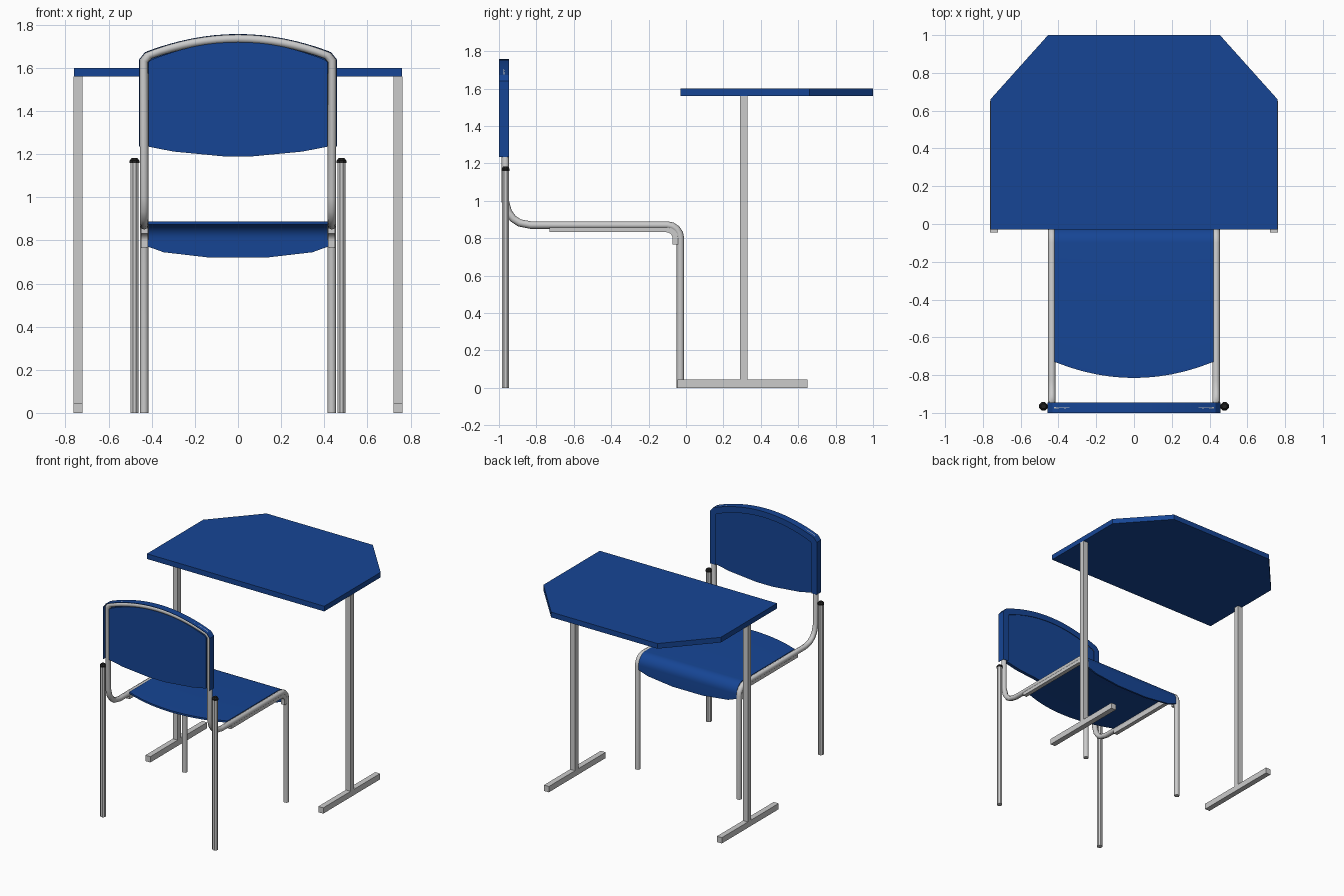
import bpy, bmesh
from math import sin, cos, pi

if "Cube" in bpy.data.objects:
    bpy.data.objects.remove(bpy.data.objects["Cube"])


def material(name, rgb):
    m = bpy.data.materials.new(name)
    m.diffuse_color = (*rgb, 1)
    m.use_nodes = True
    m.node_tree.nodes["Principled BSDF"].inputs["Base Color"].default_value = m.diffuse_color
    return m


BLUE = material("blue", (0.008, 0.06, 0.3))
BLACK = material("black", (0.015, 0.015, 0.015))


def mesh_object(name, verts, faces, mat=None, recalc=True):
    me = bpy.data.meshes.new(name)
    me.from_pydata(verts, [], faces)
    if recalc:
        bm = bmesh.new()
        bm.from_mesh(me)
        bmesh.ops.recalc_face_normals(bm, faces=bm.faces)
        bm.to_mesh(me)
        bm.free()
    ob = bpy.data.objects.new(name, me)
    bpy.context.collection.objects.link(ob)
    if mat:
        me.materials.append(mat)
    return ob


def loft(name, rings, mat=None):
    """Join equal closed rings of points and cap both ends."""
    n = len(rings[0])
    verts = [p for r in rings for p in r]
    faces = [(i * n + j, i * n + (j + 1) % n, (i + 1) * n + (j + 1) % n, (i + 1) * n + j)
             for i in range(len(rings) - 1) for j in range(n)]
    faces += [tuple(range(n)), tuple(range(len(verts) - n, len(verts)))]
    return mesh_object(name, verts, faces, mat)


def box(name, x0, x1, y0, y1, z0, z1):
    ring = [(x0, y0), (x1, y0), (x1, y1), (x0, y1)]
    return loft(name, [[(x, y, z) for x, y in ring] for z in (z0, z1)])


def lathe(name, x, y, steps, mat=None):
    """Octagonal post from (radius, z) steps."""
    return loft(name, [[(x + r * cos((k + .5) * pi / 4), y + r * sin((k + .5) * pi / 4), z)
                        for k in range(8)] for r, z in steps], mat)


def tube(name, pts, radius):
    cu = bpy.data.curves.new(name, 'CURVE')
    cu.dimensions = '3D'
    cu.bevel_depth = radius
    cu.bevel_resolution = 2
    cu.use_fill_caps = True
    sp = cu.splines.new('POLY')
    sp.points.add(len(pts) - 1)
    for p, co in zip(sp.points, pts):
        p.co = (*co, 1)
    tmp = bpy.data.objects.new(name + "_path", cu)
    bpy.context.collection.objects.link(tmp)
    me = bpy.data.meshes.new_from_object(tmp.evaluated_get(bpy.context.evaluated_depsgraph_get()))
    bpy.data.objects.remove(tmp)
    ob = bpy.data.objects.new(name, me)
    bpy.context.collection.objects.link(ob)
    return ob


def smooth(ob):
    bpy.ops.object.select_all(action='DESELECT')
    ob.select_set(True)
    bpy.context.view_layer.objects.active = ob
    bpy.ops.object.shade_smooth_by_angle()


def crown(half, top, drop, n=16):
    """Arched top edge, from +x to -x."""
    xs = [half * (1 - 2 * i / n) for i in range(n + 1)]
    return [(x, top - drop * (x / half) ** 2) for x in xs]


# Desk top
outline = [(-.76, -.03), (.76, -.03), (.76, .66), (.455, 1), (-.455, 1), (-.76, .66)]
loft("desk_top", [[(x, y, z) for x, y in outline] for z in (1.56, 1.60)], BLUE)

# Desk legs and feet, chair rear legs with caps
for s, side in ((1, "right"), (-1, "left")):
    a, b = sorted((s * .72, s * .762))
    box(f"desk_leg_{side}", a, b, .29, .33, .045, 1.56)
    box(f"desk_foot_{side}", a, b, -.045, .65, 0, .045)
    lathe(f"rear_leg_{side}", s * .48, -.965, [(.021, 0), (.021, 1.165)])
    lathe(f"rear_leg_cap_{side}", s * .48, -.965,
          [(.024, 1.16), (.024, 1.17), (.014, 1.183)], BLACK)

    # Support strip under each seat edge, following the front bend
    bend = [k * pi / 10 for k in range(6)]
    mid = [(-.73, .86, .83)]
    rings = [[(s * x, -.73, z) for x, z in ((.418, .832), (.45, .832), (.45, .872), (.418, .872))]]
    for t in bend:
        inner = (-.105 + .033 * sin(t), .80 + .032 * cos(t))
        outer = (-.105 + .07 * sin(t), .80 + .072 * cos(t))
        rings.append([(s * .418, *inner), (s * .45, *inner), (s * .45, *outer), (s * .418, *outer)])
    rings.append([(s * x, y, .767) for x, y in ((.418, -.072), (.45, -.072), (.45, -.035), (.418, -.035))])
    loft(f"seat_support_{side}", rings)

# Continuous frame: front leg, seat rail, back upright, arched top, and back down
half = [(.435, -.03, 0), (.435, -.03, .80)]
half += [(.435, -.10 + .07 * cos(t), .80 + .07 * sin(t)) for t in [k * pi / 8 for k in range(1, 5)]]
half += [(.435, -.83, .87), (.435, -.89, .882), (.435, -.925, .905),
         (.435, -.95, .94), (.435, -.967, 1.0), (.435, -.967, 1.635)]
top = [(x, -.972, z) for x, z in crown(.412, 1.735, .075)]
tube("chair_frame", half + top + [(-x, y, z) for x, y, z in reversed(half)], .02)


# Back shell: thin L-shaped rim around the outside and seat side of the frame
def arch(w, shoulder, half_w, top_z, drop):
    return [(w, 1.235), (w, shoulder)] + crown(half_w, top_z, drop) + [(-w, shoulder), (-w, 1.235)]


outer = arch(.458, 1.64, .432, 1.757, .085)
wall = arch(.455, 1.639, .43, 1.754, .085)
inner = arch(.411, 1.62, .405, 1.712, .082)
smooth(loft("backrest_rim", [
    [(*o[:1], -1.0, o[1]), (o[0], -.946, o[1]), (i[0], -.946, i[1]),
     (i[0], -.95, i[1]), (w[0], -.95, w[1]), (w[0], -1.0, w[1])]
    for o, w, i in zip(outer, wall, inner)], BLUE))

# Backrest panel
panel = arch(.416, 1.625, .408, 1.72, .085)
panel += [(-.30, 1.212), (-.07, 1.19), (.07, 1.19), (.30, 1.212)]
loft("backrest_panel", [[(x, y, z) for x, z in panel] for y in (-.983, -.957)], BLUE)


# Seat: thin sheet with curved rear edge and a lip bent down at the front
def lip_z(x):
    pts = [(0, .72), (.13, .72), (.345, .745), (.42, .772)]
    for (x0, z0), (x1, z1) in zip(pts, pts[1:]):
        if abs(x) <= x1 + 1e-6:
            return z0 + (z1 - z0) * (abs(x) - x0) / (x1 - x0)


xs = [.06, .13, .2, .275, .345, .42]
xs = [-x for x in reversed(xs)] + [0] + xs
cols = []
for x in xs:
    col = [(x, -.815 + .085 * (x / .42) ** 2, .888)]
    col += [(x, -.10 + .08 * sin(t), .808 + .08 * cos(t)) for t in [k * pi / 16 for k in range(9)]]
    cols.append(col + [(x, -.02, lip_z(x))])
n = len(cols[0])
faces = [(i * n + j, (i + 1) * n + j, (i + 1) * n + j + 1, i * n + j + 1)
         for i in range(len(xs) - 1) for j in range(n - 1)]
seat = mesh_object("seat", [p for c in cols for p in c], faces, BLUE, recalc=False)
mod = seat.modifiers.new("thickness", 'SOLIDIFY')
mod.thickness = .014
mod.offset = -1
bpy.context.view_layer.objects.active = seat
bpy.ops.object.modifier_apply(modifier=mod.name)
smooth(seat)
